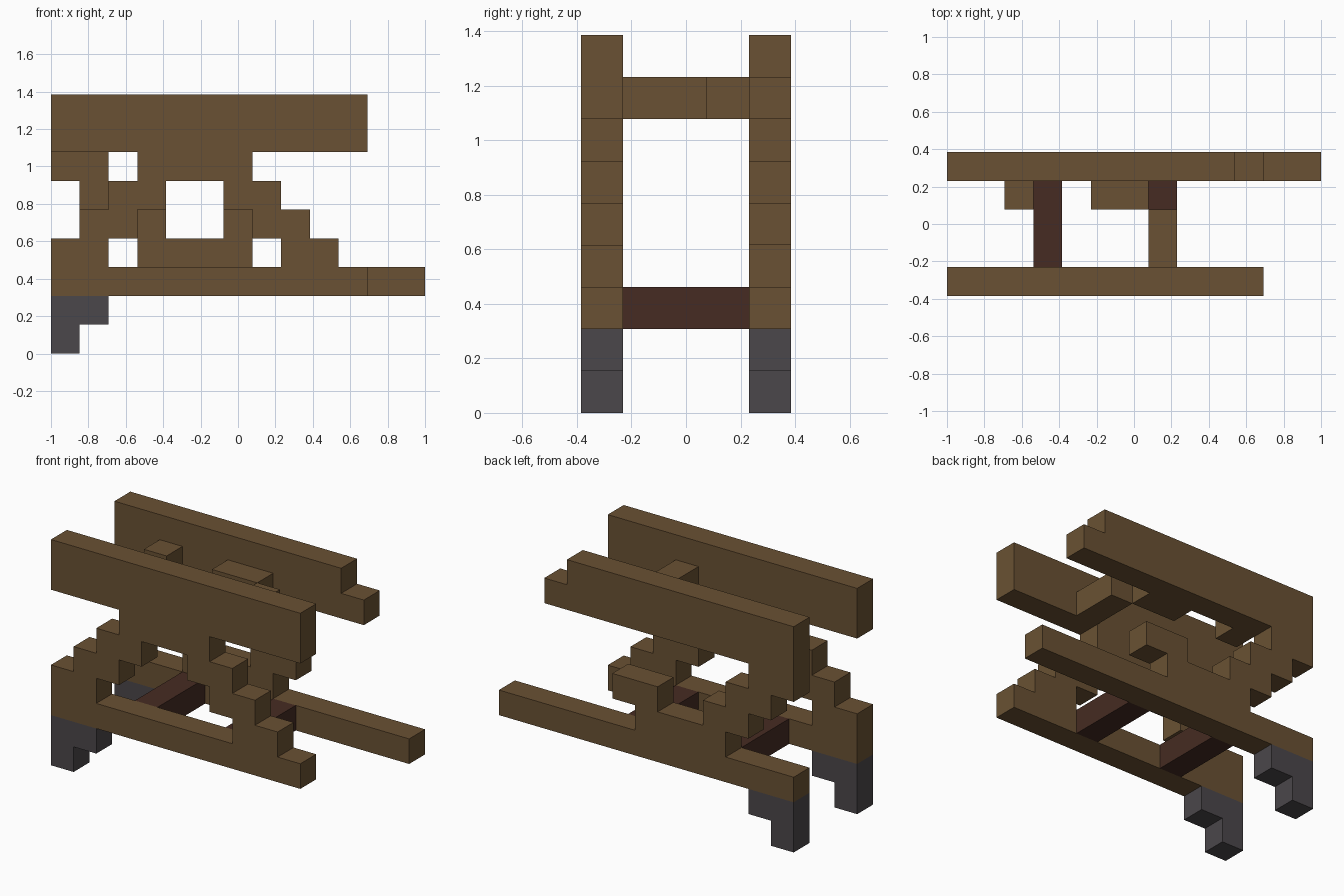
import bpy, bmesh
from mathutils import Vector

if "Cube" in bpy.data.objects:
    bpy.data.objects.remove(bpy.data.objects["Cube"], do_unlink=True)

U = 2 / 13                                  # edge length of one block
ORIGIN = Vector((-1, -2.5 * U, 0))
AXES = [Vector(a) for a in ((1, 0, 0), (0, 1, 0), (0, 0, 1))]


def material(name, rgb):
    m = bpy.data.materials.new(name)
    m.use_nodes = True
    m.diffuse_color = (*rgb, 1)
    bsdf = next(n for n in m.node_tree.nodes if n.type == "BSDF_PRINCIPLED")
    bsdf.inputs["Base Color"].default_value = (*rgb, 1)
    bsdf.inputs["Roughness"].default_value = 1
    return m


wood = material("brown wood", (0.144, 0.083, 0.033))
dark_wood = material("dark wood", (0.061, 0.024, 0.016))
stone = material("grey stone", (0.070, 0.063, 0.069))


def block_part(name, cells, mat):
    """Join unit blocks into one shell, keeping only the outer faces."""
    cells = set(cells)
    bm = bmesh.new()
    for cell in cells:
        centre = Vector(cell) + Vector((0.5, 0.5, 0.5))
        for n in range(3):
            a, b = AXES[(n + 1) % 3] / 2, AXES[(n + 2) % 3] / 2
            for side in (-1, 1):
                near = tuple(c + side * (i == n) for i, c in enumerate(cell))
                if near in cells:
                    continue
                mid = centre + AXES[n] * side / 2
                ring = [mid - a - b, mid + a - b, mid + a + b, mid - a + b]
                if side < 0:
                    ring.reverse()
                bm.faces.new([bm.verts.new(ORIGIN + p * U) for p in ring])
    bmesh.ops.remove_doubles(bm, verts=bm.verts, dist=U / 100)
    bmesh.ops.recalc_face_normals(bm, faces=bm.faces)
    mesh = bpy.data.meshes.new(name)
    bm.to_mesh(mesh)
    bm.free()
    mesh.materials.append(mat)
    obj = bpy.data.objects.new(name, mesh)
    bpy.context.scene.collection.objects.link(obj)


def pattern(rows, y, base):
    """Cells of an upright panel drawn as text, top row first."""
    return [(x, y, base + len(rows) - 1 - r)
            for r, row in enumerate(rows) for x, c in enumerate(row) if c == "#"]


def box(xs, ys, z):
    return [(x, y, z) for x in xs for y in ys]


# Front side frame: top rail, arched stepped braces, bottom rail
block_part("front_frame", pattern([
    "###########",
    "###########",
    "...####",
    "..##..##",
    ".##....##",
    "##......##",
    "###########"], 0, 2), wood)

# Back side frame: top rail, dipping stepped braces, long bottom rail
block_part("back_frame", pattern([
    "##########",
    "###########",
    "##",
    ".##",
    "..##..##",
    "...####",
    "#############"], 4, 2), wood)

# Stepped feet under one end of each frame
for name, y in (("front_foot", 0), ("back_foot", 4)):
    block_part(name, pattern(["##", "#"], y, 0), stone)

# Dark cross beams between the bottom rails
for name, x in (("right_cross_beam", 3), ("left_cross_beam", 7)):
    block_part(name, box([x], range(1, 4), 2), dark_wood)

# Broken pieces of the upper cross beams
block_part("upper_beam_stub", box([2], [3], 7), wood)
block_part("upper_beam_bracket", box([5, 6], [3], 7), wood)
block_part("upper_cross_beam", box([7], [1, 2], 7), wood)
